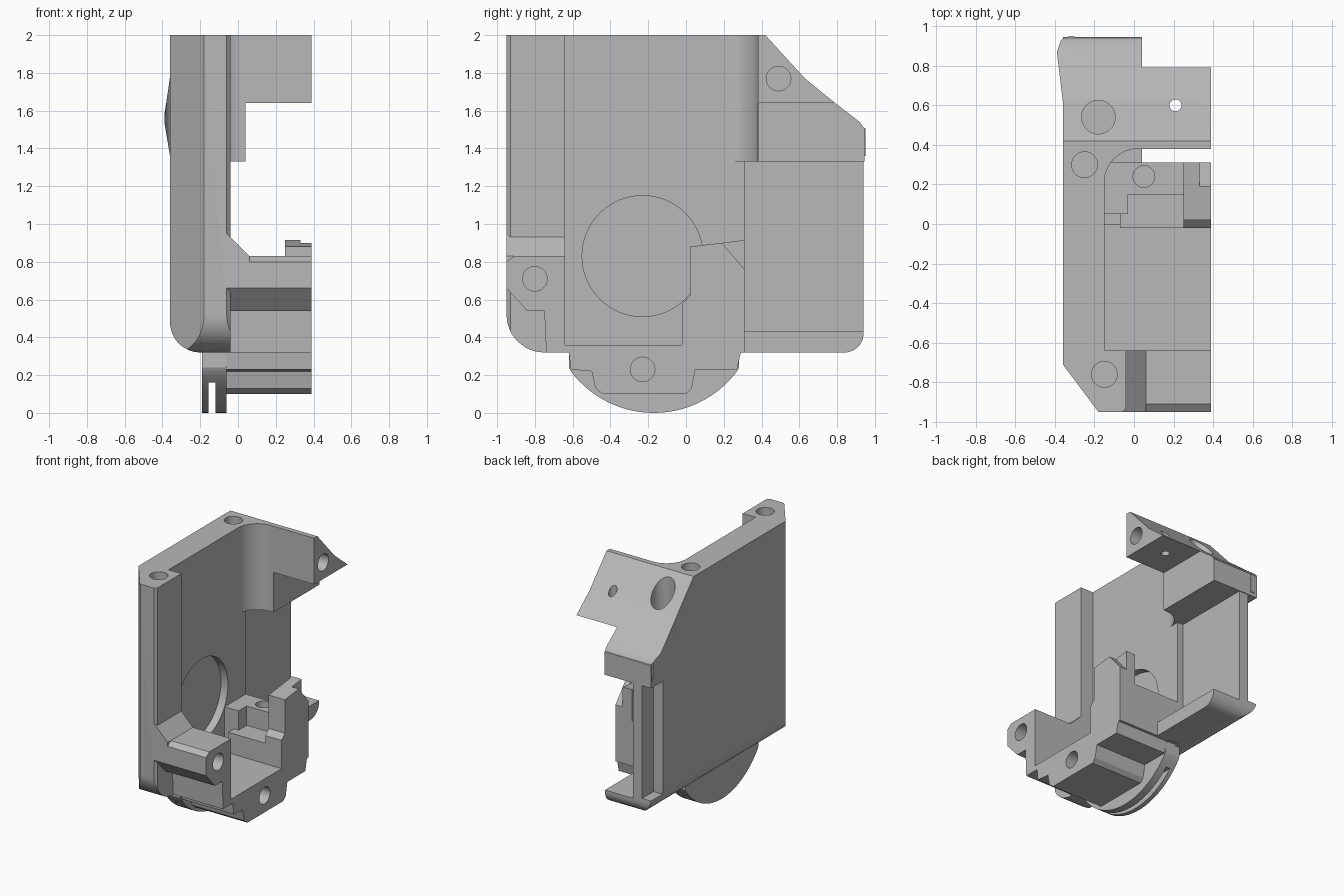
import bpy, bmesh
from math import sin, cos, radians, pi
from mathutils import Vector

cube = bpy.data.objects.get("Cube")
if cube:
    bpy.data.objects.remove(cube, do_unlink=True)

grey = bpy.data.materials.new("plain grey")
grey.use_nodes = True
grey.diffuse_color = (0.48, 0.48, 0.48, 1)
grey.node_tree.nodes["Principled BSDF"].inputs["Base Color"].default_value = (0.48, 0.48, 0.48, 1)


def prism(name, axis, profile, lo, hi):
    """Extrude a 2D profile along an axis; profile is (y,z), (x,z) or (x,y)."""
    place = {"x": lambda p, d: (d, p[0], p[1]),
             "y": lambda p, d: (p[0], d, p[1]),
             "z": lambda p, d: (p[0], p[1], d)}[axis]
    bm = bmesh.new()
    face = bm.faces.new([bm.verts.new(place(p, lo)) for p in profile])
    top = bmesh.ops.extrude_face_region(bm, geom=[face])["geom"]
    verts = [v for v in top if isinstance(v, bmesh.types.BMVert)]
    step = Vector(place((0, 0), hi - lo))
    bmesh.ops.translate(bm, verts=verts, vec=step)
    bmesh.ops.recalc_face_normals(bm, faces=bm.faces[:])
    mesh = bpy.data.meshes.new(name)
    bm.to_mesh(mesh)
    bm.free()
    obj = bpy.data.objects.new(name, mesh)
    bpy.context.collection.objects.link(obj)
    mesh.materials.append(grey)
    return obj


def box(name, x, y, z):
    return prism(name, "z", [(x[0], y[0]), (x[1], y[0]), (x[1], y[1]), (x[0], y[1])], *z)


def arc(u, v, r, start, end, steps=12):
    angles = [radians(start + (end - start) * i / steps) for i in range(steps + 1)]
    return [(u + r * cos(a), v + r * sin(a)) for a in angles]


def rod(name, axis, u, v, r, lo, hi, sides=40):
    return prism(name, axis, arc(u, v, r, 0, 360, sides)[:-1], lo, hi)


def combine(target, tools, operation):
    for tool in tools:
        tool.hide_render = True
        mod = target.modifiers.new("combine", "BOOLEAN")
        mod.operation = operation
        mod.solver = "EXACT"
        mod.object = tool
        bpy.context.view_layer.objects.active = target
        bpy.ops.object.modifier_apply(modifier=mod.name)
        bpy.data.objects.remove(tool, do_unlink=True)


# Side wall with front post and thin rear plate
housing = prism("housing_half", "z", [
    (-.36, -.71), (-.18, -.95), (-.06, -.95), (-.04, -.93), (-.04, -.64),
    (-.15, -.64), (-.15, .31), (-.2, .31), (-.2, .94), (-.36, .94)], .32, 2)

# Upper rear corner, wedge and outward flare
rear_corner = prism("rear_corner", "z",
                    [(-.3, .21)] + arc(.02, .21, .17, 180, 90) +
                    [(.04, .38), (.04, .945), (-.36, .945), (-.36, .21)], 1.33, 2)
rear_wedge = box("rear_wedge", (-.1, .39), (.38, .79), (1.64, 2))
flare = prism("flare", "z", [(-.3, .62), (-.36, .62), (-.39, .87), (-.37, .93), (-.33, .95), (-.3, .95)], 1.36, 2)
combine(flare, [prism("flare_taper", "y", [(-.35, 1.3), (-.395, 1.57), (-.5, 1.57), (-.5, 1.3)], .5, 1)],
        "DIFFERENCE")
combine(housing, [rear_corner, rear_wedge, flare], "UNION")

# Sloped top at the back, and rounded lower edges
slope_cut = prism("slope_cut", "x", [(.33, 2.1), (.42, 2), (.63, 1.77), (.79, 1.64), (.92, 1.54),
                                     (.94, 1.51), (1.1, 1.45), (1.1, 2.1)], -1, 1)
rear_lip = box("rear_lip", (-.36, .04), (.31, .94), (.32, .43))
combine(housing, [rear_lip], "UNION")
front_round = prism("front_round", "x", [(-1.1, .2)] + arc(-.75, .52, .2, 270, 180) + [(-1.1, .52)], -1, .0)
rear_round = prism("rear_round", "x", [(1.1, .2), (.84, .2)] + arc(.84, .42, .1, 270, 360) + [(1.1, .42)], -1, .5)
side_round = prism("side_round", "y", [(-.6, .2), (-.2, .2)] + arc(-.2, .48, .16, 270, 180) + [(-.6, .48)], -1.1, 1.1)
rear_recess = box("rear_recess", (-.5, -.28), (.8, 1.1), (.45, 1.33))
wall_recess = rod("wall_recess", "x", -.23, .83, .32, -.21, -.1, 64)
combine(housing, [slope_cut, front_round, rear_round, side_round, rear_recess, wall_recess], "DIFFERENCE")

# Bottom block: front beam, floor, trough and rear ledge in one section
bottom_block = prism("bottom_block", "x", [
    (-.74, .32), (-.62, .32), (-.61, .23), (-.5, .22), (-.48, .13), (-.44, .1), (0, .1), (.03, .13),
    (.05, .23), (.27, .23), (.29, .32), (.31, .32), (.31, .67), (.15, .67), (.15, .52), (-.02, .52),
    (-.02, .36), (-.64, .36), (-.64, .83), (-.91, .83), (-.95, .8), (-.95, .66), (-.84, .54), (-.75, .54)],
    -.07, .39)
floor_strip = box("floor_strip", (-.2, 0), (-.66, .0), (.32, .36))
ledge_side = box("ledge_side", (-.2, -.03), (.05, .31), (.33, .67))
gusset = prism("gusset", "y", [(-.06, .95), (-.04, .93), (.06, .83), (.06, .8), (-.06, .8)], -.95, -.64)

# Rear post on the split face
rear_post = prism("rear_post", "x", [(-.02, .33), (-.02, .58), (.02, .62), (.02, .88), (.19, .9),
                                     (.31, .915), (.31, .33)], .25, .39)
post_notch = prism("post_notch", "x", [(.19, .9), (.31, .76), (.4, .76), (.4, 1), (.19, 1)], .33, .5)
combine(rear_post, [post_notch], "DIFFERENCE")

# Slotted half drum under the floor
drum = prism("drum", "x", [(-.62, .34), (-.62, .24)] + arc(-.17, .55, .55, 217, 323, 28) + [(.28, .24), (.28, .34)],
             -.19, -.06)
drum_slot = box("drum_slot", (-.155, -.12), (-1, 1), (-.1, .16))
combine(drum, [drum_slot], "DIFFERENCE")
combine(housing, [bottom_block, floor_strip, ledge_side, gusset, rear_post, drum], "UNION")

# Screw holes: split face, top rim, slope and ledge
holes = [rod("side_hole", "x", y, z, .065, .15, .6) for y, z in ((.49, 1.77), (-.8, .71), (-.23, .23))]
holes += [rod("top_hole", "z", x, y, .065, 1.7, 2.2) for x, y in ((-.25, .3), (-.15, -.76))]
holes += [rod("slope_hole", "z", -.18, .54, .085, 1.6, 2.2),
          rod("small_hole", "z", .21, .6, .03, 1.5, 2.2),
          rod("ledge_hole", "z", .05, .24, .055, .5, .9)]
combine(housing, holes, "DIFFERENCE")

# Smooth the rounded areas only
for obj in bpy.context.selected_objects:
    obj.select_set(False)
housing.select_set(True)
bpy.context.view_layer.objects.active = housing
bpy.ops.object.shade_smooth_by_angle(angle=radians(25))
